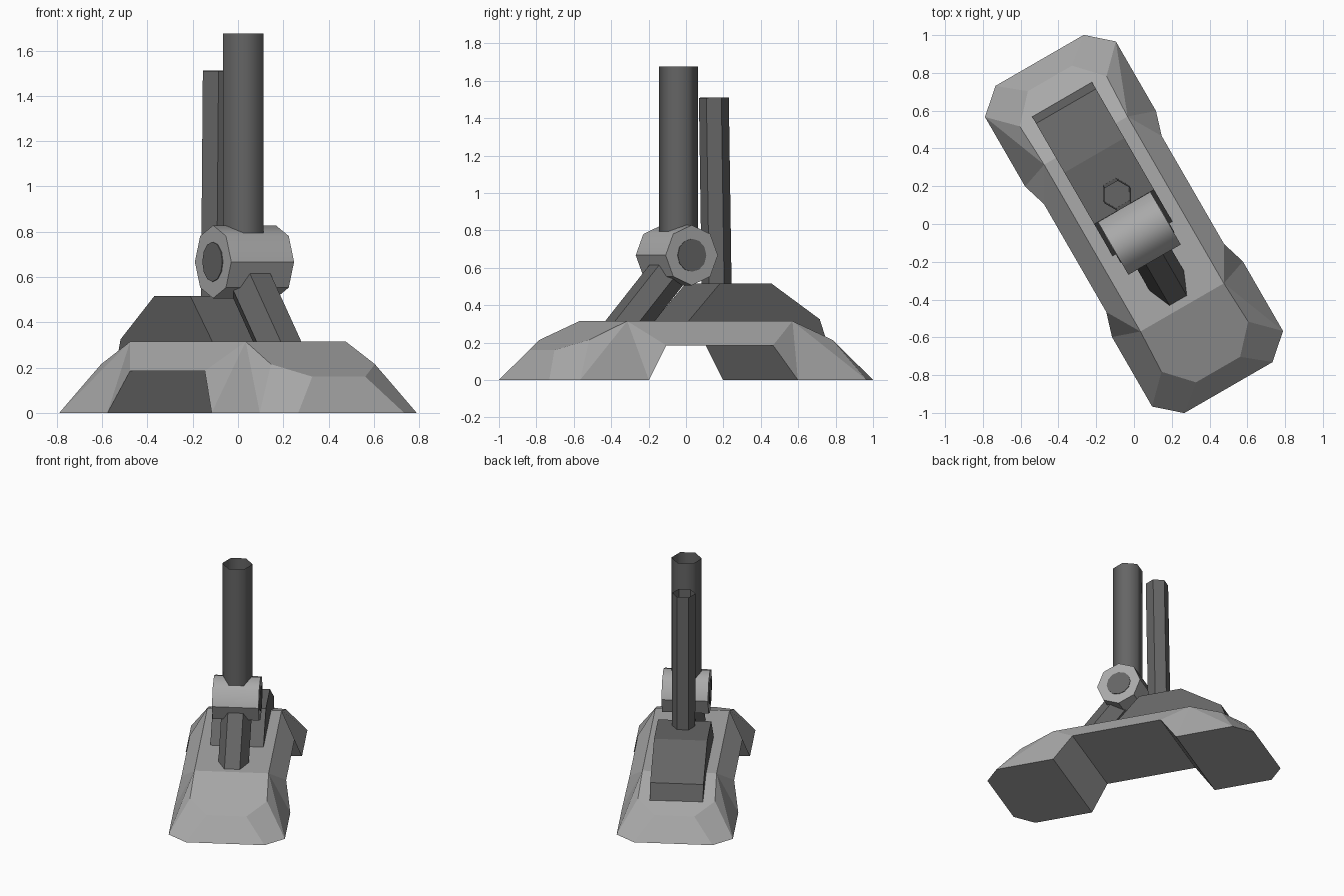
import bpy, bmesh, math
from mathutils import Vector, Matrix

if "Cube" in bpy.data.objects:
    bpy.data.objects.remove(bpy.data.objects["Cube"])

TURN = Matrix.Rotation(math.radians(30), 4, 'Z')   # whole foot is turned 30 degrees


def material(name, v):
    m = bpy.data.materials.new(name)
    m.diffuse_color = (v, v, v, 1)
    m.use_nodes = True
    m.node_tree.nodes["Principled BSDF"].inputs["Base Color"].default_value = m.diffuse_color
    return m


LIGHT = material("light_grey", 0.40)
DARK = material("dark_grey", 0.13)


def finish(name, bm, mat, normals=True):
    if normals:
        bmesh.ops.recalc_face_normals(bm, faces=bm.faces)
    bm.transform(TURN)
    me = bpy.data.meshes.new(name)
    bm.to_mesh(me)
    bm.free()
    me.materials.append(mat)
    ob = bpy.data.objects.new(name, me)
    bpy.context.collection.objects.link(ob)
    return ob


def prism(name, a, b, r, n, mat, caps=True, smooth=None):
    """n-sided tube from a to b; a corner always lies on the X axis (or straight up)."""
    a, b = Vector(a), Vector(b)
    d = (b - a).normalized()
    u = Vector((0, 0, 1)) if abs(d.x) > 0.9 else Vector((1, 0, 0))
    w = d.cross(u)
    bm = bmesh.new()
    rings = []
    for p in (a, b):
        rings.append([bm.verts.new(p + r * (u * math.cos(t) + w * math.sin(t)))
                      for t in (2 * math.pi * i / n for i in range(n))])
    for i in range(n):
        j = (i + 1) % n
        f = bm.faces.new((rings[0][i], rings[0][j], rings[1][j], rings[1][i]))
        f.normal_update()
        f.smooth = bool(smooth and smooth(f.normal))
    if caps:
        bm.faces.new(rings[0][::-1])
        bm.faces.new(rings[1])
    for e in bm.edges:   # keep ends and flat faces crisp
        e.smooth = len(e.link_faces) == 2 and all(f.smooth for f in e.link_faces)
    return finish(name, bm, mat, normals=caps)


# Foot shell: one quarter of corner points, mirrored both ways
Q = {'A': (.255, .51, .315), 'B': (.265, .75, .215), 'C': (.135, .89, .16),
     'D': (.40, .885, 0), 'E': (.27, 1.0, 0), 'F': (.40, .46, 0), 'G': (.36, .33, .185)}
bm = bmesh.new()
V = {(k, sx, sy): bm.verts.new((sx * p[0], sy * p[1], p[2]))
     for k, p in Q.items() for sx in (1, -1) for sy in (1, -1)}


def across(keys, sy):
    bm.faces.new([V[k, 1, sy] for k in keys] + [V[k, -1, sy] for k in reversed(keys)])


for sy in (1, -1):
    for keys in ("ABC", "CE", "EDF", "FG"):      # slope, tip, sole, arch wall
        across(keys, sy)
    for sx in (1, -1):
        for keys in ("BDEC", "ABD", "ADF", "AFG"):   # faceted flanks
            bm.faces.new([V[k, sx, sy] for k in keys])
for sx in (1, -1):                               # flank above the arch
    bm.faces.new([V['A', sx, 1], V['G', sx, 1], V['G', sx, -1], V['A', sx, -1]])
for k in "AG":                                   # top deck and arch underside
    bm.faces.new([V[k, 1, 1], V[k, -1, 1], V[k, -1, -1], V[k, 1, -1]])
finish("foot_shell", bm, LIGHT)

# Heel block: side profile extruded across the foot
profile = [(-.09, .25), (-.09, .315), (.105, .517), (.42, .517), (.72, .325), (.762, .21), (.70, .20)]
bm = bmesh.new()
face = bm.faces.new([bm.verts.new((-.183, y, z)) for y, z in profile])
ext = bmesh.ops.extrude_face_region(bm, geom=[face])
bmesh.ops.translate(bm, vec=(.366, 0, 0),
                    verts=[g for g in ext['geom'] if isinstance(g, bmesh.types.BMVert)])
finish("heel_block", bm, DARK)

# Ankle joint and its pin
Y, Z = -.057, .667
prism("ankle_joint", (-.16, Y, Z), (.16, Y, Z), .161, 8, LIGHT, smooth=lambda n: n.z > 0)
prism("ankle_pin", (-.164, Y, Z), (.164, Y, Z), .088, 12, DARK)

# Open hexagonal tubes: main leg, front strut, rear rod
prism("main_leg", (0, -.047, .72), (0, -.047, 1.675), .104, 6, DARK, caps=False, smooth=lambda n: True)
prism("front_strut", (0, -.40, .255), (0, -.05, .64), .105, 6, DARK, caps=False)
prism("rear_rod", (0, .19, .45), (0, .172, 1.51), .08, 6, DARK, caps=False)
